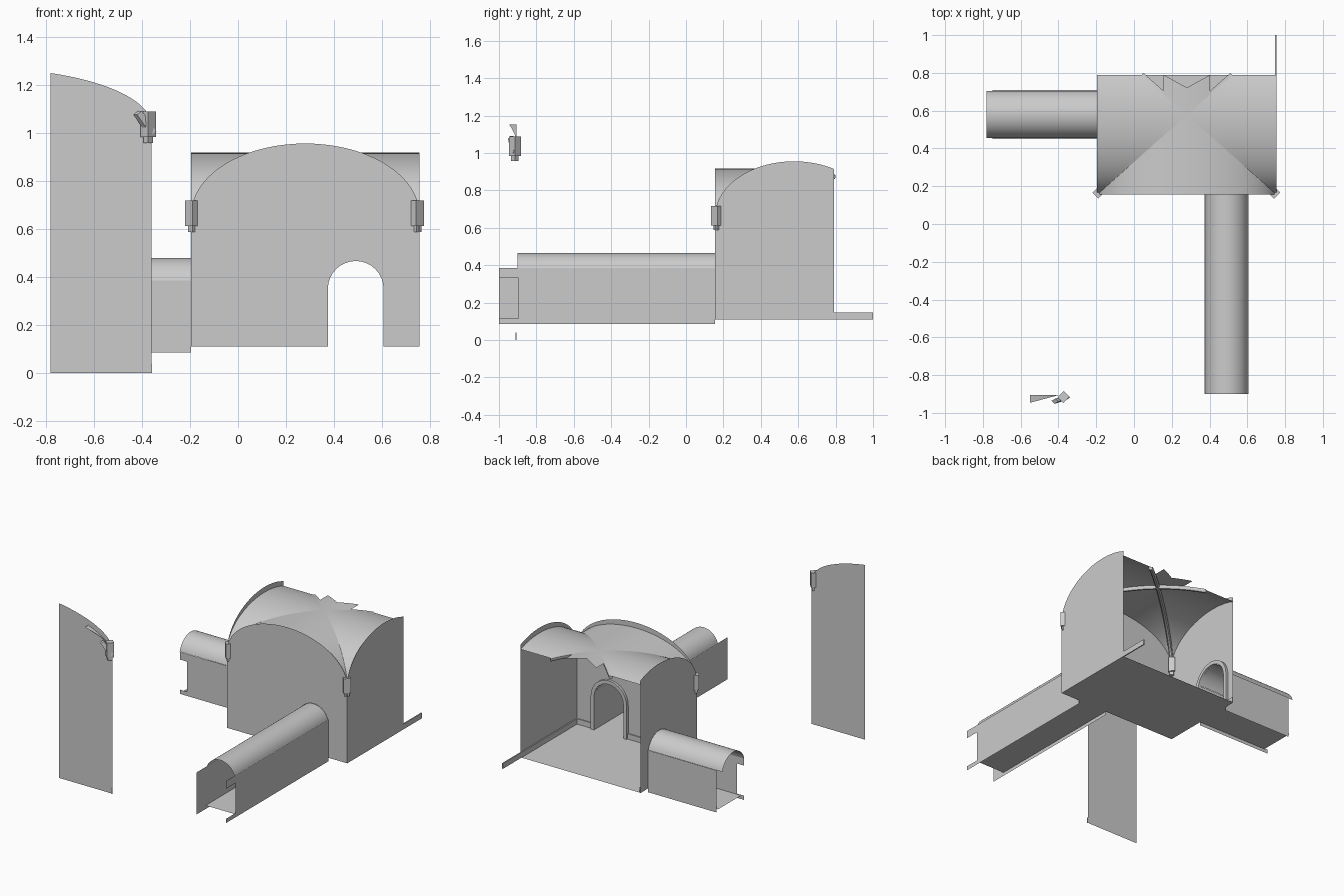
import bpy, bmesh, math
from mathutils import Vector

if "Cube" in bpy.data.objects:
    bpy.data.objects.remove(bpy.data.objects["Cube"])

X0, X1, Y0, YCUT, Y1 = -0.195, 0.755, 0.155, 0.79, 1.0
CX, CY = (X0 + X1) / 2, (Y0 + Y1) / 2
A, B = (X1 - X0) / 2, (Y1 - Y0) / 2
FLOOR, SPRING, RISE_WALL, RISE_VAULT = 0.11, 0.66, 0.295, 0.257


def make(name, verts, faces, smooth=False):
    me = bpy.data.meshes.new(name)
    me.from_pydata([tuple(v) for v in verts], [], faces)
    bm = bmesh.new()
    bm.from_mesh(me)
    bmesh.ops.remove_doubles(bm, verts=bm.verts, dist=0.0005)
    bmesh.ops.recalc_face_normals(bm, faces=bm.faces)
    bm.to_mesh(me)
    bm.free()
    ob = bpy.data.objects.new(name, me)
    bpy.context.collection.objects.link(ob)
    if smooth:
        bpy.context.view_layer.objects.active = ob
        ob.select_set(True)
        bpy.ops.object.shade_smooth_by_angle(angle=math.radians(40))
        ob.select_set(False)
    return ob


def sheet(name, pts):
    return make(name, pts, [list(range(len(pts)))])


def loft(name, rows, closed=False, smooth=True):
    n = len(rows[0])
    f = [(i * n + j, i * n + (j + 1) % n, (i + 1) * n + (j + 1) % n, (i + 1) * n + j)
         for i in range(len(rows) - 1) for j in range(n if closed else n - 1)]
    if closed:
        f += [list(range(n)), list(range((len(rows) - 1) * n, len(rows) * n))]
    return make(name, [p for r in rows for p in r], f, smooth)


def box(name, c, s, turn=0):
    v = [Vector((x * s[0] / 2, y * s[1] / 2, 0)) for x, y in ((-1, -1), (1, -1), (1, 1), (-1, 1))]
    co, si = math.cos(turn), math.sin(turn)
    ring = [(c[0] + p.x * co - p.y * si, c[1] + p.x * si + p.y * co) for p in v]
    return loft(name, [[(x, y, c[2] + k * s[2] / 2) for x, y in ring] for k in (-1, 1)], True, False)


def ellipse_z(u, z0, h):
    return z0 + h * math.sqrt(max(0, 1 - u * u))


def arch(c, r, n=16, bottom=FLOOR):
    # doorway outline from left foot over the arch to right foot
    return [(c - r, bottom)] + [(c - r * math.cos(math.pi * i / n), 0.35 + r * math.sin(math.pi * i / n))
                                for i in range(n + 1)] + [(c + r, bottom)]


def on_y(y):
    return lambda u, z: (u, y, z)


def on_x(x):
    return lambda u, z: (x, u, z)


# Room walls with elliptical tops
def wall(name, put, c, half, u0, u1, door=None):
    t0, t1 = [math.acos(max(-1, min(1, (u - c) / half))) for u in (u0, u1)]
    top = []
    for i in range(41):
        t = t1 + (t0 - t1) * i / 40
        top.append((c + half * math.cos(t), SPRING + RISE_WALL * math.sin(t)))
    pts = [(u0, FLOOR)] + (door or []) + [(u1, FLOOR)] + top
    sheet(name, [put(*p) for p in pts])


DF, DL = (0.49, 0.116), (0.58, 0.13)
wall("front_wall", on_y(Y0), CX, A, X0, X1, arch(*DF))
wall("left_wall", on_x(X0), CY, B, Y0, YCUT, arch(*DL))
wall("right_wall", on_x(X1), CY, B, Y0, YCUT)
sheet("room_floor", [(X0, Y0, FLOOR), (X1, Y0, FLOOR), (X1, YCUT, FLOOR), (X0, YCUT, FLOOR)])


# Groin vault: four quadrants between walls and diagonals
def vault_z(u):
    return ellipse_z(u, SPRING, RISE_VAULT)


N, M = 36, 6


def quadrant(name, us, point_outer, point_diag):
    rows = []
    for u in us:
        a, b = Vector(point_outer(u)), Vector(point_diag(u))
        rows.append([a.lerp(b, k / M) for k in range(M + 1)])
    loft(name, rows)


full = [-math.cos(math.pi * i / N) for i in range(N + 1)]
ucut = (YCUT - CY) / B
cut = [u for u in full if u < ucut - 0.01] + [ucut]
quadrant("vault_front", full, lambda u: (CX + A * u, Y0, vault_z(u)),
         lambda u: (CX + A * u, CY - B * abs(u), vault_z(u)))
for nm, s, xw in (("left", -1, X0), ("right", 1, X1)):
    quadrant("vault_" + nm, cut, lambda u: (xw, CY + B * u, vault_z(u)),
             lambda u: (CX + s * A * abs(u), CY + B * u, vault_z(u)))
# broken, two-pointed rear of the vault
quadrant("vault_rear_broken", [-0.26 + 0.052 * i for i in range(11)],
         lambda u: (CX + A * u, 0.722 + 0.068 * abs(u) / 0.26, vault_z(u)),
         lambda u: (CX + A * u, CY + B * abs(u), vault_z(u)))

# Diagonal ribs
for nm, s in (("left", 1), ("right", -1)):
    rows = []
    side = Vector((-B, s * A, 0)).normalized()
    tmax = math.acos(-ucut)
    for i in range(33):
        u = -math.cos(tmax * i / 32)
        c = Vector((CX + s * A * u, CY + B * u, vault_z(u)))
        rows.append([c + side * w + Vector((0, 0, h)) for w, h in
                     ((-0.013, 0), (-0.013, -0.012), (-0.006, -0.022), (0.006, -0.022), (0.013, -0.012), (0.013, 0))])
    loft("rib_from_front_" + nm, rows, True)

# Corbels: turned blocks with a smaller foot
for nm, x, y, z in (("left", -0.188, 0.166, 0.665), ("right", 0.743, 0.166, 0.665),
                    ("ruin", -0.373, -0.915, 1.035)):
    box("corbel_" + nm, (x, y, z), (0.047, 0.043, 0.105), math.pi / 4)
    box("corbel_foot_" + nm, (x, y, z - 0.065), (0.03, 0.027, 0.025), math.pi / 4)

# Door frames on the inner wall faces
for nm, d, put in (("front", DF, lambda u, z, k: (u, Y0 + k, z)), ("left", DL, lambda u, z, k: (X0 + k, u, z))):
    inner, outer = arch(*d), arch(d[0], d[1] + 0.026)
    loft("door_frame_" + nm, [[put(*a, 0), put(*a, 0.018), put(*b, 0.018), put(*b, 0)]
                              for a, b in zip(inner, outer)], True)

# Skirting
T, H = 0.008, 0.038


def skirt(name, x0, x1, y0, y1):
    box(name, ((x0 + x1) / 2, (y0 + y1) / 2, FLOOR + H / 2), (x1 - x0, y1 - y0, H))


skirt("skirting_right", X1 - T, X1, Y0, Y1)
skirt("skirting_front_a", X0, 0.35, Y0, Y0 + T)
skirt("skirting_front_b", 0.63, X1, Y0, Y0 + T)
skirt("skirting_left_a", X0, X0 + T, Y0, 0.425)
skirt("skirting_left_b", X0, X0 + T, 0.735, YCUT)


# Corridors: floor, side walls (one with a broken end) and barrel vault
def corridor(name, put, c, r, s0, s_floor, s_vault, s_notch, s_tip, s_plain, notch_side):
    sheet(name + "_floor", [put(c - r, s0, FLOOR), put(c + r, s0, FLOOR),
                            put(c + r, s_floor, FLOOR), put(c - r, s_floor, FLOOR)])
    plain = [(s0, 0.085), (s_plain, 0.085), (s_plain, 0.385), (s0, 0.385)]
    broken = [(s0, 0.085), (s_tip, 0.085), (s_tip, 0.115), (s_notch, 0.115),
              (s_notch, 0.33), (s_tip, 0.33), (s_tip, 0.385), (s0, 0.385)]
    for nm, k, pts in (("broken", notch_side, broken), ("plain", -notch_side, plain)):
        sheet(name + "_wall_" + nm, [put(c + k * r, s, z) for s, z in pts])
    prof = [p for p in arch(c, r - 0.001, 24)[1:-1] if p[1] > 0.375]
    loft(name + "_vault", [[put(u, s, z) for u, z in prof] for s in (s0, s_vault)])


corridor("front_corridor", lambda u, s, z: (u, s, z), *DF, Y0, -0.9, -0.9, -0.895, -1.0, -1.0, 1)
corridor("left_corridor", lambda u, s, z: (s, u, z), *DL, X0, -0.75, -0.78, -0.72, -0.775, -0.74, -1)

# Ruined standalone wall with curved top, vault sliver, rib stub and skirting scrap
WX, WY = -0.36, -0.905


def ruin_z(x):
    return ellipse_z((x + 1.06) / 0.7, 1.03, 0.238)


curve = [WX - 0.42 * (i / 30) ** 2 for i in range(31)]
sheet("ruin_wall", [(-0.78, WY, 0), (WX, WY, 0)] + [(x, WY, ruin_z(x)) for x in curve])
loft("ruin_vault_sliver", [[(x, WY, ruin_z(x) - 0.04), (x, WY - 0.04 * (-0.4 - x) / 0.15 - 0.001, ruin_z(x) - 0.04)]
                           for x in [-0.4 - 0.025 * i for i in range(7)]])
d = Vector((-0.06, -0.02, 0.085))
side, up = Vector((0.008, -0.008, 0)), Vector((0.01, 0.006, 0.008))
start = Vector((-0.358, -0.918, 0.998))
loft("ruin_rib_stub", [[start + d * k + o for o in (-side - up, side - up, side + up, -side + up)]
                       for k in (0, 0.5, 1)], True, False)
box("ruin_skirting", (WX, WY - 0.003, 0.02), (0.006, 0.006, 0.04))
